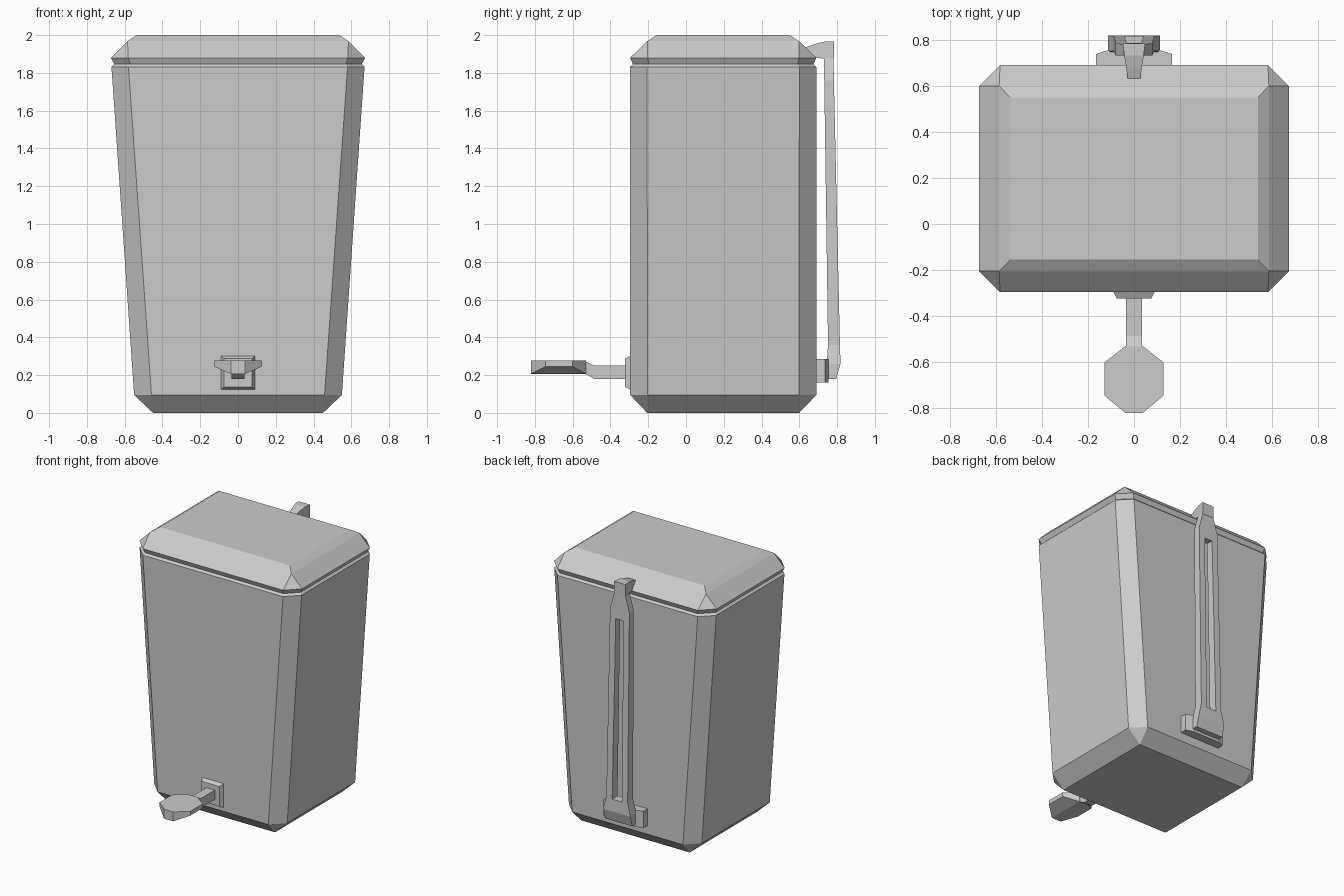
import bpy, bmesh

if "Cube" in bpy.data.objects:
    bpy.data.objects.remove(bpy.data.objects["Cube"])


def loft(name, rings):
    """Skin equal-length rings of points, cap both ends, merge collapsed corners."""
    bm = bmesh.new()
    rows = [[bm.verts.new(p) for p in r] for r in rings]
    n = len(rows[0])
    for a, b in zip(rows, rows[1:]):
        for i in range(n):
            j = (i + 1) % n
            bm.faces.new((a[i], a[j], b[j], b[i]))
    bm.faces.new(rows[0][::-1])
    bm.faces.new(rows[-1])
    bmesh.ops.remove_doubles(bm, verts=bm.verts, dist=0.0005)
    bmesh.ops.recalc_face_normals(bm, faces=bm.faces)
    me = bpy.data.meshes.new(name)
    bm.to_mesh(me)
    bm.free()
    ob = bpy.data.objects.new(name, me)
    bpy.context.collection.objects.link(ob)
    return ob


def octagon(z, hx, hy, c, cy=0.197):
    """Rectangle with chamfered corners (c = 0 gives sharp corners)."""
    pts = []
    for sx, sy in ((1, 1), (-1, 1), (-1, -1), (1, -1)):
        pair = [(sx * hx, cy + sy * (hy - c), z), (sx * (hx - c), cy + sy * hy, z)]
        pts += pair if sx * sy > 0 else pair[::-1]
    return pts


def rect_z(z, w, y0, y1):
    return [(-w, y0, z), (w, y0, z), (w, y1, z), (-w, y1, z)]


def rect_y(y, w, z0, z1):
    return [(-w, y, z0), (w, y, z0), (w, y, z1), (-w, y, z1)]


# Tapered bin body with chamfered corners and foot
loft("bin_body", [octagon(0, 0.45, 0.402, 0), octagon(0.095, 0.55, 0.493, 0.092),
                  octagon(1.832, 0.67, 0.493, 0.09), octagon(1.846, 0.655, 0.478, 0.085)])

# Lid, flaring out from the groove and rounding to the flat top
loft("lid", [octagon(1.846, 0.655, 0.478, 0.085), octagon(1.88, 0.673, 0.493, 0.092),
             octagon(1.968, 0.585, 0.402, 0), octagon(2.0, 0.537, 0.352, 0)])

# Pedal socket and cranked stem
loft("pedal_socket", [rect_y(-0.29, 0.092, 0.12, 0.305), rect_y(-0.324, 0.074, 0.138, 0.287)])
loft("pedal_stem", [rect_y(-0.31, 0.035, 0.18, 0.25), rect_y(-0.485, 0.035, 0.18, 0.25),
                    rect_y(-0.535, 0.035, 0.208, 0.274)])

# Octagonal pedal, thinner towards its sides
outline = [(0.038, -0.53), (0.127, -0.6), (0.127, -0.745), (0.038, -0.82)]
outline += [(-x, y) for x, y in reversed(outline)]
pedal = loft("pedal", [[(x, y, 0.245 if abs(x) > 0.1 else 0.207) for x, y in outline],
                       [(x, y, 0.277) for x, y in outline]])
bm = bmesh.new()
bm.from_mesh(pedal.data)
under = [f for f in bm.faces if f.normal.z < -0.5]
bmesh.ops.delete(bm, geom=under, context='FACES_ONLY')
low = {(x > 0, abs(x) > 0.1, y > -0.67): v for v in bm.verts if v.co.z < 0.26
       for x, y in [v.co.xy]}
for side in (True, False):
    bm.faces.new([low[side, False, True], low[side, True, True],
                  low[side, True, False], low[side, False, False]])
bm.faces.new([low[True, False, True], low[True, False, False],
              low[False, False, False], low[False, False, True]])
bmesh.ops.recalc_face_normals(bm, faces=bm.faces)
bm.to_mesh(pedal.data)
bm.free()

# Rear bracket holding the foot of the lift rod
plan = [(-0.165, 0.68), (0.165, 0.68), (0.165, 0.737), (0.11, 0.755), (-0.11, 0.755), (-0.165, 0.737)]
loft("rear_bracket", [[(x, y, z) for x, y in plan] for z in (0.16, 0.285)])

# Rear lift rod, slotted, narrowing to a neck
rod = loft("lift_rod", [rect_z(0.18, 0.112, 0.735, 0.795), rect_z(0.26, 0.112, 0.745, 0.818),
                        rect_z(0.36, 0.088, 0.752, 0.815), rect_z(1.76, 0.08, 0.732, 0.783),
                        rect_z(1.88, 0.046, 0.73, 0.781)])
cutter = loft("slot_cutter", [rect_z(0.35, 0.04, 0.6, 0.95), rect_z(1.69, 0.032, 0.6, 0.95)])
mod = rod.modifiers.new("slot", 'BOOLEAN')
mod.operation = 'DIFFERENCE'
mod.object = cutter
mod.solver = 'EXACT'
bpy.context.view_layer.objects.active = rod
bpy.ops.object.modifier_apply(modifier="slot")
bpy.data.objects.remove(cutter)

# Hook reaching over the lid edge
loft("lift_hook", [rect_y(0.63, 0.027, 1.90, 1.935), rect_y(0.68, 0.034, 1.882, 1.952),
                   rect_y(0.73, 0.042, 1.875, 1.965), rect_y(0.783, 0.048, 1.875, 1.965)])
